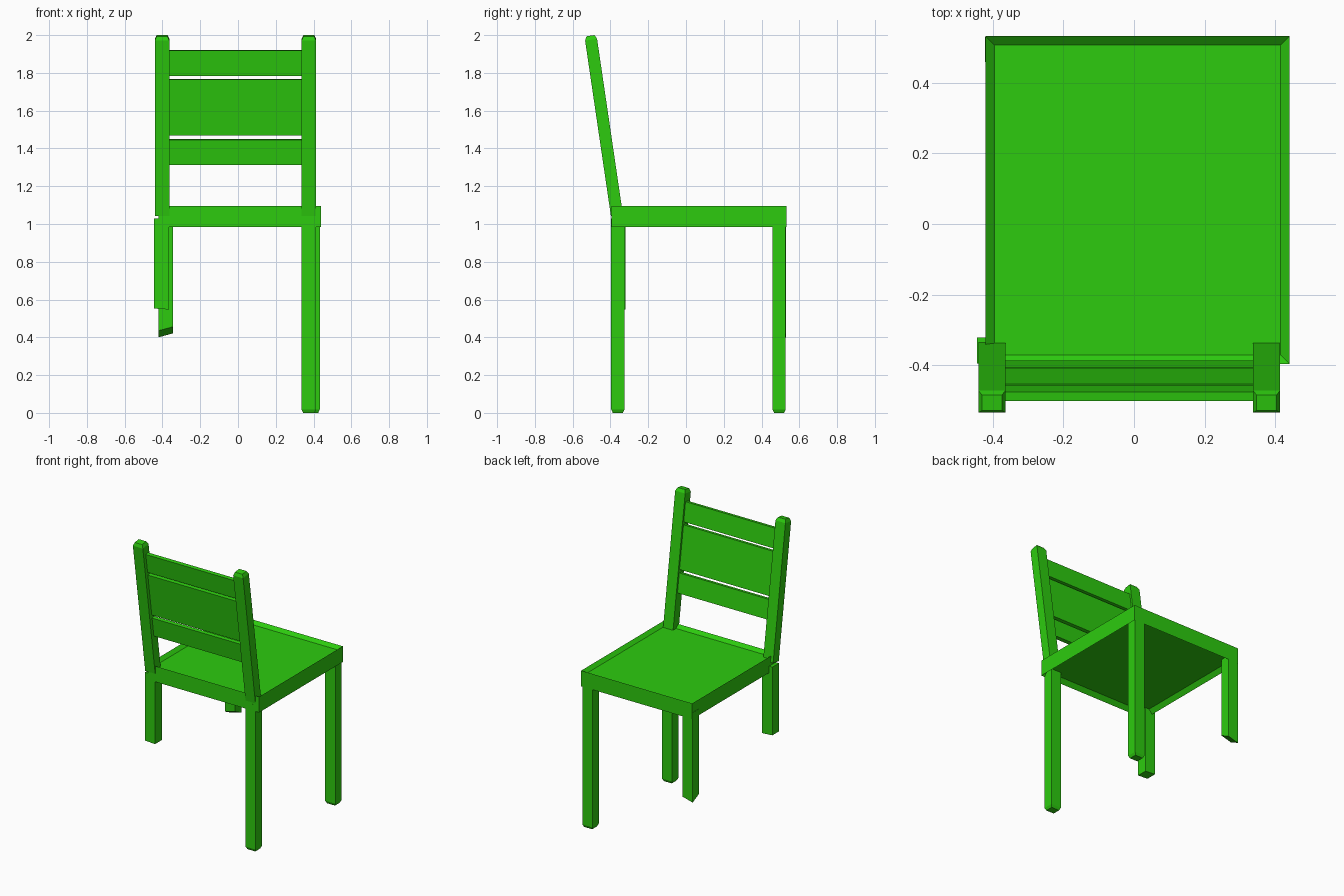
import bpy
import bmesh
from mathutils import Matrix, Vector

if "Cube" in bpy.data.objects:
    bpy.data.objects.remove(bpy.data.objects["Cube"], do_unlink=True)

# Single painted-wood colour
green = bpy.data.materials.new("bright_green")
green.use_nodes = True
colour = (0.026, 0.6, 0.0045, 1)
green.diffuse_color = colour
bsdf = green.node_tree.nodes["Principled BSDF"]
bsdf.inputs["Base Color"].default_value = colour
bsdf.inputs["Roughness"].default_value = 0.7

TILT = 0.146      # backward lean of the backrest, radians
POST_W, POST_T = 0.077, 0.064


def finish(name, bm, matrix=Matrix()):
    bmesh.ops.recalc_face_normals(bm, faces=bm.faces)
    mesh = bpy.data.meshes.new(name)
    bm.to_mesh(mesh)
    bm.free()
    mesh.materials.append(green)
    obj = bpy.data.objects.new(name, mesh)
    obj.matrix_world = matrix
    bpy.context.collection.objects.link(obj)
    return obj


def box(size):
    bm = bmesh.new()
    bmesh.ops.create_cube(bm, size=1)
    bmesh.ops.scale(bm, vec=size, verts=bm.verts)
    return bm


def end_face(bm, sign):
    return next(f for f in bm.faces if f.normal.z * sign > 0.9)


def taper_end(bm, sign, inset=0.014, height=0.022):
    """Chamfer one end of a bar, keeping its overall length."""
    bm.normal_update()
    face = end_face(bm, sign)
    rim = list(face.verts)
    bmesh.ops.inset_individual(bm, faces=[face], thickness=inset)
    for v in rim:
        v.co.z -= sign * height


def back_matrix(z, offset=0.0):
    """Place a part on the leaning line of the backrest."""
    y = -0.37 - 0.147 * (z - 1.075) + offset
    return Matrix.Translation((0, y, z)) @ Matrix.Rotation(TILT, 4, "X")


# Seat: rimmed slab with a recessed panel above and below
bm = box((0.86, 0.927, 0.11))
bm.normal_update()
for sign, depth in ((1, -0.022), (-1, -0.03)):
    bmesh.ops.inset_individual(bm, faces=[end_face(bm, sign)],
                               thickness=0.035, depth=0)
    bm.normal_update()
    face = max((f for f in bm.faces if f.normal.z * sign > 0.9),
               key=lambda f: f.calc_area())
    bmesh.ops.translate(bm, vec=(0, 0, sign * depth), verts=face.verts)
finish("seat", bm, Matrix.Translation((0.01, 0.068, 1.04)))

# Backrest posts, chamfered on top
for name, x in (("left_post", 0.375), ("right_post", -0.402)):
    bm = box((POST_W, POST_T, 0.96))
    taper_end(bm, 1)
    finish(name, bm, Matrix.Translation((x, 0, 0)) @ back_matrix(1.522))

# Backrest slats
for name, low, high in (("lower_slat", 1.313, 1.448),
                        ("middle_slat", 1.468, 1.768),
                        ("upper_slat", 1.785, 1.92)):
    bm = box((0.72, 0.026, high - low))
    finish(name, bm, Matrix.Translation((-0.013, 0, 0))
           @ back_matrix((low + high) / 2, 0.006))


def leg(name, x, y, bottom, depth=0.07, cut=None):
    """Bar under the seat; a cut plane normal gives a broken slanted end."""
    top = 1.03
    bm = box((0.078, depth, top - bottom))
    bmesh.ops.translate(bm, vec=(x, y, (top + bottom) / 2), verts=bm.verts)
    if cut:
        slope_x, slope_y = cut
        for v in bm.verts:
            if v.co.z < top - 0.1:
                v.co.z += slope_x * (v.co.x - x) + slope_y * (v.co.y - y)
    elif bottom == 0:
        taper_end(bm, -1, 0.012, 0.018)
    finish(name, bm)


# Two whole legs on one side, two snapped legs on the other
leg("left_front_leg", 0.375, -0.361, 0)
leg("left_back_leg", 0.394, 0.493, 0)
leg("right_front_broken_leg", -0.405, -0.358, 0.55, 0.074, (-0.06, 0))
leg("right_back_broken_leg", -0.383, 0.494, 0.428, 0.07, (0.27, -0.5))
